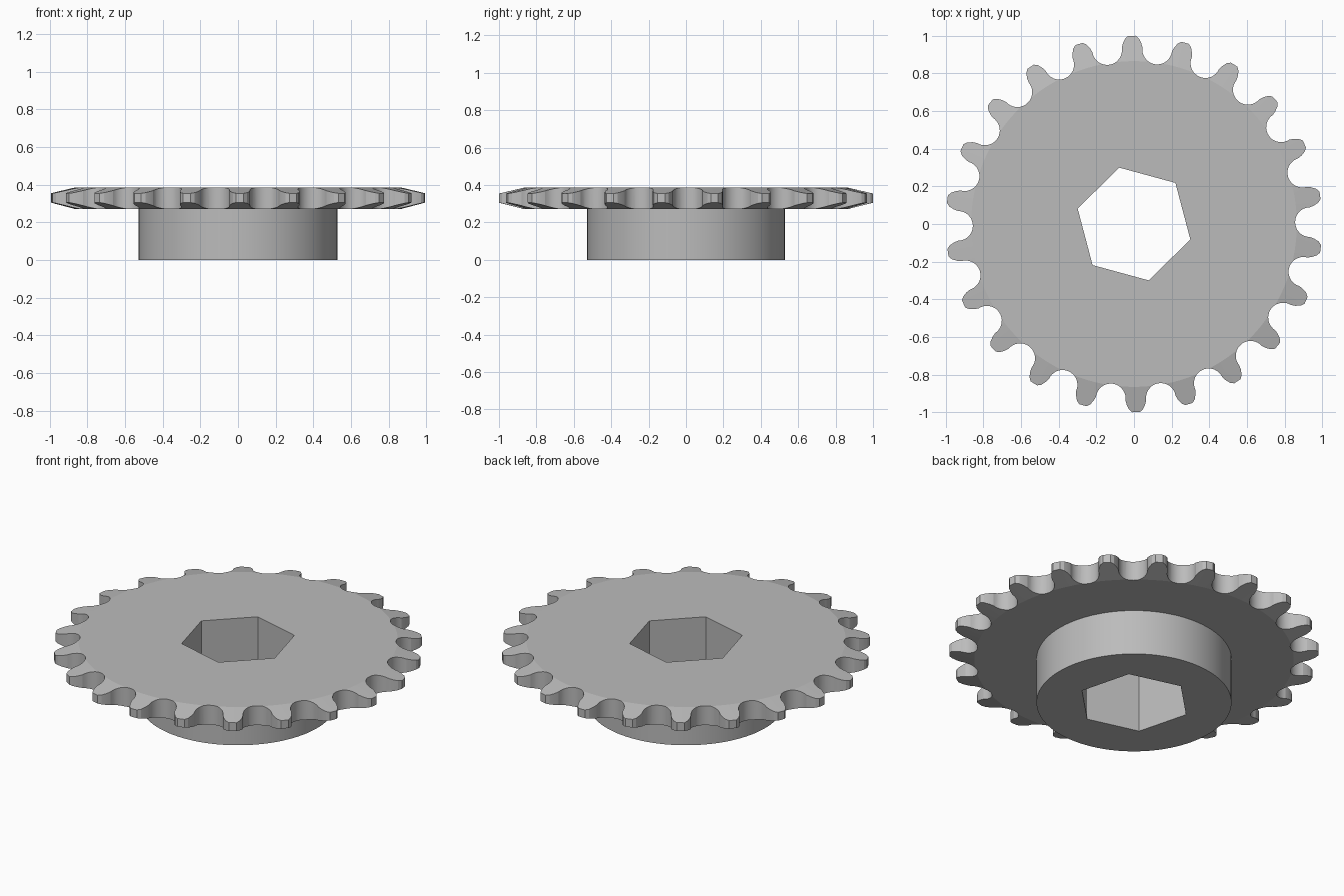
import bpy, bmesh
from math import sin, cos, pi, radians

cube = bpy.data.objects.get("Cube")
if cube:
    bpy.data.objects.remove(cube, do_unlink=True)

TEETH = 22
PITCH = 2 * pi / TEETH
FIRST_TOOTH = radians(90.6)
ROLLER_PATH, ROLLER = 0.935, 0.079
SEGMENTS = 176

steel = bpy.data.materials.new("plain steel grey")
steel.use_nodes = True
colour = (0.5, 0.5, 0.5, 1)
steel.diffuse_color = colour
steel.node_tree.nodes["Principled BSDF"].inputs["Base Color"].default_value = colour


def make_object(name, bm):
    bmesh.ops.recalc_face_normals(bm, faces=bm.faces)
    mesh = bpy.data.meshes.new(name)
    bm.to_mesh(mesh)
    bm.free()
    mesh.materials.append(steel)
    obj = bpy.data.objects.new(name, mesh)
    bpy.context.collection.objects.link(obj)
    return obj


def prism(name, outline, bottom, top):
    bm = bmesh.new()
    face = bm.faces.new([bm.verts.new((x, y, bottom)) for x, y in outline])
    moved = bmesh.ops.extrude_face_region(bm, geom=[face], use_keep_orig=True)["geom"]
    verts = [v for v in moved if isinstance(v, bmesh.types.BMVert)]
    bmesh.ops.translate(bm, verts=verts, vec=(0, 0, top - bottom))
    return make_object(name, bm)


def lathe(name, profile):
    bm = bmesh.new()
    rings = [[bm.verts.new((r * cos(2 * pi * i / SEGMENTS), r * sin(2 * pi * i / SEGMENTS), z))
              for i in range(SEGMENTS)] for r, z in profile]
    for low, high in zip(rings, rings[1:]):
        for i in range(SEGMENTS):
            j = (i + 1) % SEGMENTS
            bm.faces.new((low[i], low[j], high[j], high[i]))
    bm.faces.new(rings[0])
    bm.faces.new(rings[-1])
    return make_object(name, bm)


def boolean(obj, cutter, operation):
    mod = obj.modifiers.new(operation.lower(), 'BOOLEAN')
    mod.object, mod.operation, mod.solver = cutter, operation, 'EXACT'
    bpy.context.view_layer.objects.active = obj
    bpy.ops.object.modifier_apply(modifier=mod.name)
    bpy.data.objects.remove(cutter, do_unlink=True)


def tooth_outline():
    # Half a tooth as (sideways, outward), followed by its roller seat
    flank = [(0.02, 0.9998), (0.037, 0.985), (0.049, 0.96)]
    seat = [(ROLLER * sin(a), ROLLER_PATH - ROLLER * cos(a))
            for a in (radians(-90 + 10 * k) for k in range(19))]
    points = []
    for n in range(TEETH):
        angle = FIRST_TOOTH - n * PITCH
        parts = ((angle, [(-s, r) for s, r in reversed(flank)] + flank),
                 (angle - PITCH / 2, seat))
        for a, local in parts:
            points += [(r * cos(a) + s * sin(a), r * sin(a) - s * cos(a)) for s, r in local]
    return points


# Hub and bevelled plate turned as one solid
sprocket = lathe("sprocket", [(0.528, 0), (0.528, 0.271), (0.865, 0.271), (1.002, 0.306),
                              (1.002, 0.354), (0.865, 0.386)])

# Teeth
boolean(sprocket, prism("tooth_cutter", tooth_outline(), -0.2, 0.6), 'INTERSECT')

# Hexagonal shaft hole
hexagon = [(0.31 * cos(radians(44.8 + 60 * k)), 0.31 * sin(radians(44.8 + 60 * k)))
           for k in range(6)]
boolean(sprocket, prism("shaft_hole_cutter", hexagon, -0.2, 0.6), 'DIFFERENCE')

# Smooth curved walls, crisp edges
bpy.ops.object.select_all(action='DESELECT')
sprocket.select_set(True)
bpy.context.view_layer.objects.active = sprocket
bpy.ops.object.shade_smooth_by_angle(angle=radians(12))
